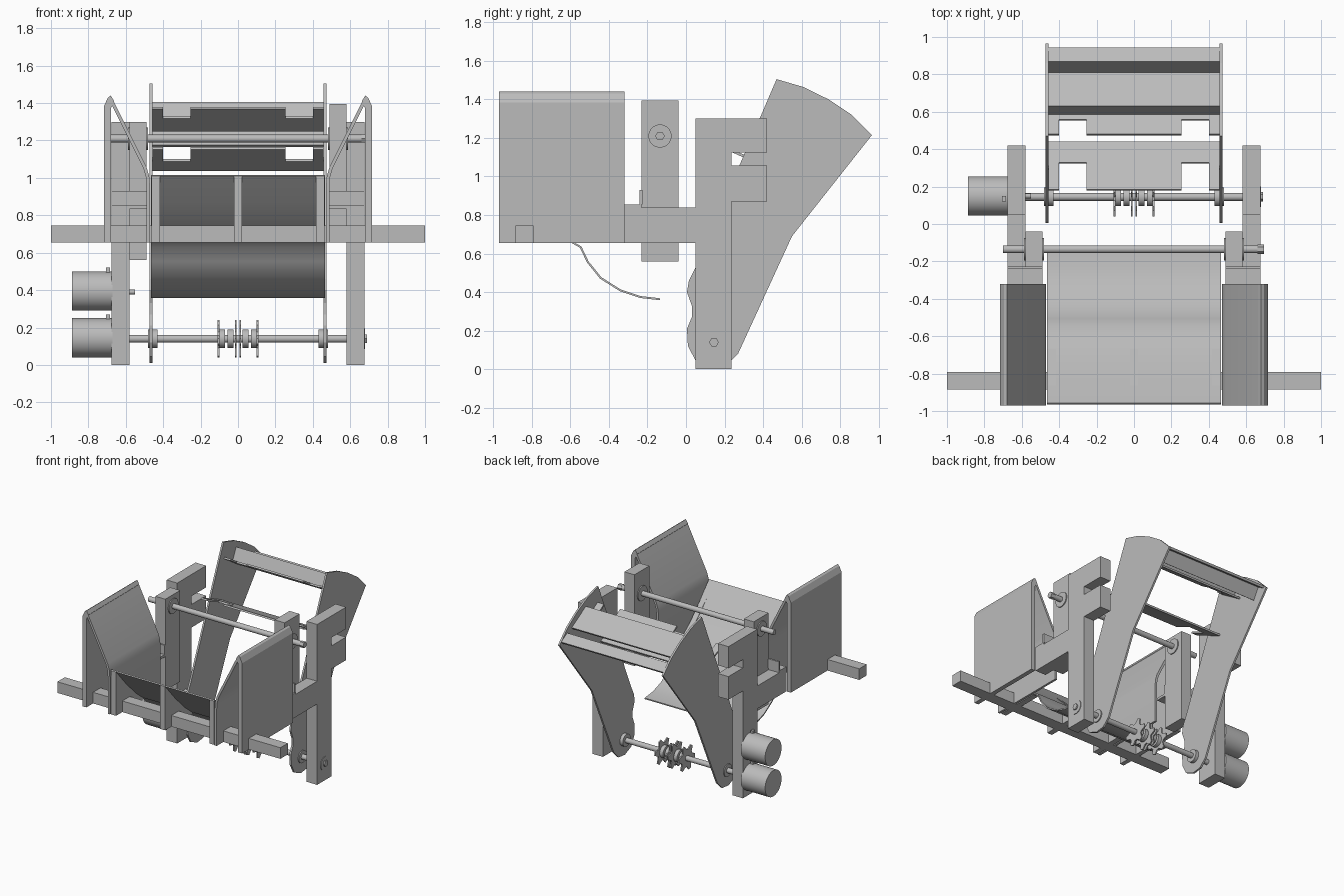
import bpy, bmesh, math
from mathutils import Matrix, Vector

cube = bpy.data.objects.get("Cube")
if cube:
    bpy.data.objects.remove(cube)

grey = bpy.data.materials.new("plain grey")
grey.use_nodes = True
grey.diffuse_color = (0.5, 0.5, 0.5, 1)
grey.node_tree.nodes["Principled BSDF"].inputs["Base Color"].default_value = (0.5, 0.5, 0.5, 1)


def finish(name, bm, smooth=False):
    bmesh.ops.recalc_face_normals(bm, faces=bm.faces)
    mesh = bpy.data.meshes.new(name)
    bm.to_mesh(mesh)
    bm.free()
    mesh.materials.append(grey)
    ob = bpy.data.objects.new(name, mesh)
    bpy.context.collection.objects.link(ob)
    if smooth:
        bpy.ops.object.select_all(action='DESELECT')
        ob.select_set(True)
        bpy.context.view_layer.objects.active = ob
        bpy.ops.object.shade_smooth_by_angle(angle=math.radians(35))
    return ob


def prism(name, pts, lo, hi, axis='x', smooth=False):
    """Extrude a closed (y, z) outline along x, or an (x, z) outline along y."""
    bm = bmesh.new()
    place = (lambda p: (lo, p[0], p[1])) if axis == 'x' else (lambda p: (p[0], lo, p[1]))
    face = bm.faces.new([bm.verts.new(place(p)) for p in pts])
    ext = bmesh.ops.extrude_face_region(bm, geom=[face])
    shift = Vector((hi - lo, 0, 0)) if axis == 'x' else Vector((0, hi - lo, 0))
    bmesh.ops.translate(bm, vec=shift, verts=[v for v in ext["geom"] if isinstance(v, bmesh.types.BMVert)])
    return finish(name, bm, smooth)


def sheet(pts, t):
    """Closed outline of a bent sheet of thickness t."""
    other = []
    for i, p in enumerate(pts):
        a, b = Vector(pts[max(i - 1, 0)]), Vector(pts[min(i + 1, len(pts) - 1)])
        d = (b - a).normalized()
        other.append((p[0] + d.y * t, p[1] - d.x * t))
    return pts + other[::-1]


def box(name, x, y, z):
    return prism(name, [(y[0], z[0]), (y[1], z[0]), (y[1], z[1]), (y[0], z[1])], x[0], x[1])


def rod(name, x, y, z, r, sides=32):
    bm = bmesh.new()
    m = Matrix.Translation(((x[0] + x[1]) / 2, y, z)) @ Matrix.Rotation(math.pi / 2, 4, 'Y')
    bmesh.ops.create_cone(bm, cap_ends=True, segments=sides, radius1=r, radius2=r,
                          depth=abs(x[1] - x[0]), matrix=m)
    return finish(name, bm, sides > 8)


def span(s, a, b):
    return tuple(sorted((s * a, s * b)))


# Outlines shared by both sides
post = [(0.05, 0), (0.235, 0), (0.235, 0.87), (0.42, 0.87), (0.42, 1.057), (0.235, 1.057),
        (0.235, 1.124), (0.42, 1.124), (0.42, 1.30), (0.05, 1.30), (0.05, 0.84),
        (-0.32, 0.84), (-0.32, 0.655), (0.05, 0.655)]
arm = [(0.47, 1.505), (0.05, 0.53), (0.015, 0.46), (0.005, 0.40), (0.03, 0.33), (0.03, 0.27),
       (0.005, 0.21), (0.01, 0.12), (0.05, 0.045), (0.13, 0.01), (0.21, 0.02), (0.27, 0.08),
       (0.55, 0.69), (0.965, 1.215), (0.86, 1.32), (0.74, 1.40), (0.61, 1.464)]

for s, side in ((-1, "right"), (1, "left")):
    # Frame: notched post, bracket and inner upright
    prism(side + "_frame_post", post, *span(s, 0.58, 0.675))
    box(side + "_bracket_foot", span(s, 0.49, 0.675), (-0.32, -0.23), (0.835, 0.855))
    box(side + "_bracket_tab", span(s, 0.49, 0.675), (-0.24, -0.225), (0.855, 0.93))
    drop = 0 if s > 0 else -0.095
    box(side + "_upright", span(s, 0.49, 0.58), (-0.23, -0.04), (0.655 + drop, 1.395 + drop))
    for x in (0.488, 0.582):
        rod(side + "_rod_washer", (s * x - 0.006, s * x + 0.006), -0.135, 1.21, 0.06)

    # Hopper side: outer wall and bent inner sheet
    wall = [(0.68, 0.655), (0.716, 0.655), (0.716, 1.385), (0.695, 1.43), (0.68, 1.44),
            (0.662, 1.41), (0.68, 1.37)]
    prism(side + "_hopper_wall", [(s * x, z) for x, z in wall], -0.97, -0.32, 'y')
    slope = sheet([(0.672, 1.425), (0.49, 1.06), (0.475, 1.01), (0.47, 0.95), (0.47, 0.655)], -0.018)
    prism(side + "_hopper_slope", [(s * x, z) for x, z in slope], -0.97, -0.32, 'y', True)

    # Swinging arm plate with axle collar
    prism(side + "_arm_plate", arm, *span(s, 0.457, 0.472))
    rod(side + "_axle_collar", span(s, 0.43, 0.48), 0.145, 0.14, 0.05)
    rod(side + "_axle_washer", span(s, 0.67, 0.68), 0.145, 0.14, 0.055)

# Front bar and the ribs holding the trough
box("front_bar", (-1, 1), (-0.885, -0.79), (0.655, 0.745))
for x in (-0.44, 0, 0.44):
    prism("trough_rib", [(-0.965, 0.655), (-0.60, 0.655), (-0.965, 1.01)], x - 0.022, x + 0.022)

# Curved trough sheet
trough = [(-0.965, 1.01), (-0.84, 0.87), (-0.72, 0.75), (-0.62, 0.67), (-0.55, 0.63),
          (-0.514, 0.554), (-0.446, 0.47), (-0.342, 0.404), (-0.24, 0.37), (-0.135, 0.358)]
prism("trough", sheet(trough, -0.01), -0.465, 0.465, smooth=True)

# Upper rod
rod("upper_rod", (-0.70, 0.69), -0.135, 1.21, 0.021)
rod("upper_rod_nut", (0.66, 0.695), -0.135, 1.21, 0.025, 6)


# Notched panels between the arms
def notched_panel(name, front, notch, back):
    def part(a, b, x0, x1):
        prism(name, sheet([a, b], 0.014), x0, x1)
    part(notch, back, -0.457, 0.457)
    for x0, x1 in ((-0.457, -0.40), (-0.255, 0.255), (0.40, 0.457)):
        part(front, notch, x0, x1)


notched_panel("lower_panel", (0.185, 1.165), (0.33, 1.10), (0.44, 1.05))
notched_panel("upper_panel", (0.48, 1.38), (0.56, 1.33), (0.67, 1.26))

# Rails across the arm tops
prism("upper_rail", [(0.63, 1.405), (0.81, 1.30), (0.80, 1.285), (0.64, 1.375), (0.60, 1.30), (0.585, 1.31)],
      -0.457, 0.457)
prism("outer_rail", [(0.87, 1.28), (0.945, 1.235), (0.935, 1.22), (0.875, 1.255), (0.825, 1.165), (0.81, 1.175)],
      -0.457, 0.457)

# Lower axle with toothed wheels
rod("lower_axle", (-0.68, 0.67), 0.145, 0.14, 0.021)
rod("lower_axle_nut", (0.66, 0.69), 0.145, 0.14, 0.025, 6)
for x in (-0.105, -0.012, 0.012, 0.105):
    wheel = []
    for i in range(24):
        r = 0.105 if i % 4 < 2 else 0.07
        a = math.tau * i / 24
        wheel.append((0.145 + r * math.cos(a), 0.14 + r * math.sin(a)))
    prism("toothed_wheel", wheel, x - 0.005, x + 0.005)
for s in (-1, 1):
    rod("wheel_hub", span(s, 0.025, 0.055), 0.145, 0.14, 0.05)
    rod("wheel_hub", span(s, 0.07, 0.10), 0.145, 0.14, 0.05)

# Two motors on the right post
for z in (0.145, 0.395):
    rod("motor", (-0.888, -0.67), 0.15, z, 0.105, 48)
    box("motor_terminal", (-0.705, -0.685), (0.12, 0.15), (z + 0.09, z + 0.125))
rod("motor_shaft", (-0.67, -0.55), 0.15, 0.39, 0.013)
